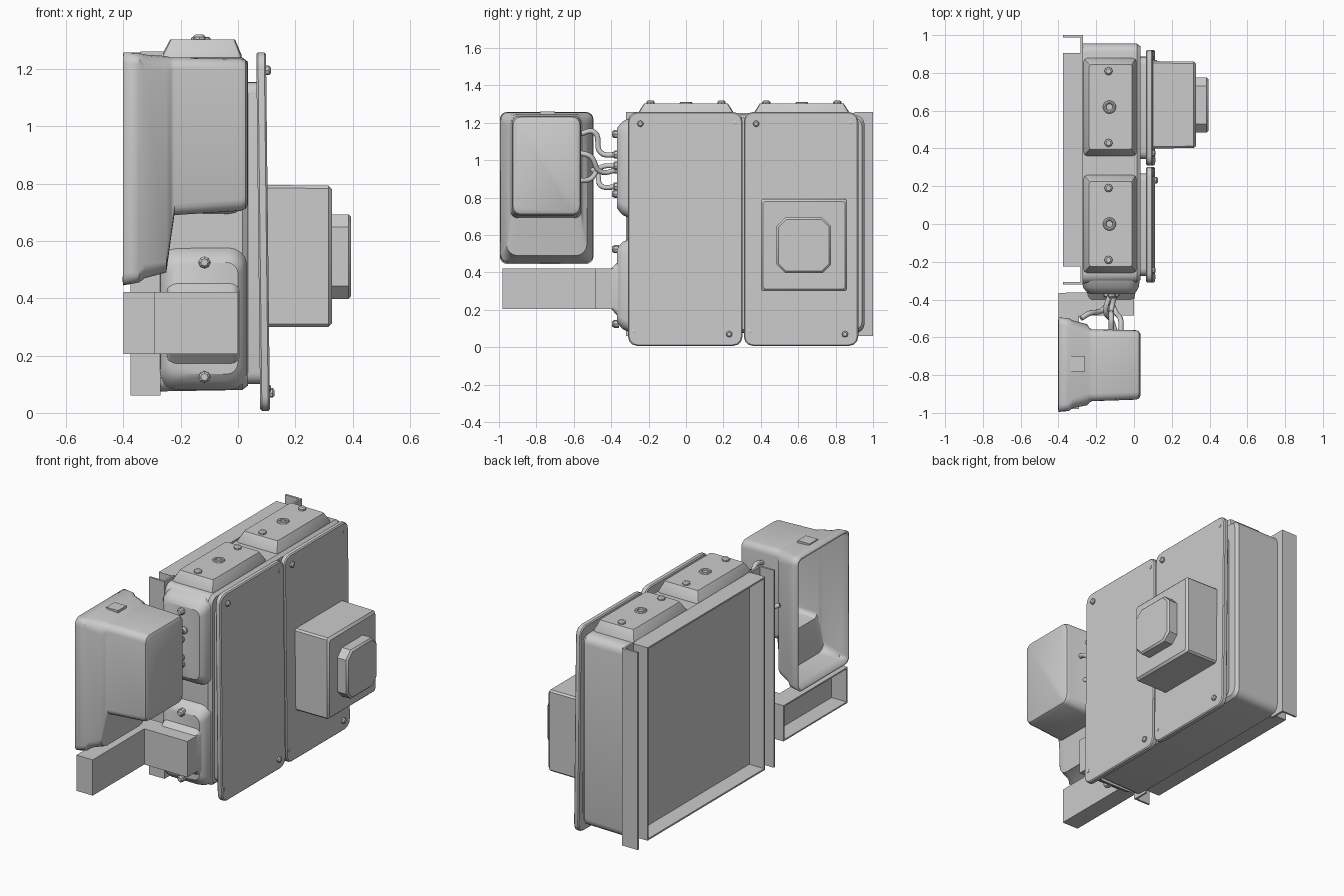
import bpy, bmesh, math
from mathutils import Vector

if "Cube" in bpy.data.objects:
    bpy.data.objects.remove(bpy.data.objects["Cube"])


def finish(name, bm, smooth=True):
    bmesh.ops.recalc_face_normals(bm, faces=bm.faces)
    me = bpy.data.meshes.new(name)
    bm.to_mesh(me)
    bm.free()
    ob = bpy.data.objects.new(name, me)
    bpy.context.collection.objects.link(ob)
    if smooth:
        bpy.ops.object.select_all(action='DESELECT')
        ob.select_set(True)
        bpy.context.view_layer.objects.active = ob
        bpy.ops.object.shade_smooth_by_angle(angle=math.radians(35))
    return ob


def place(axis, p, a, b):
    return {'x': (p, a, b), 'y': (a, p, b), 'z': (a, b, p)}[axis]


def loft(name, axis, rings, segs=4, open_start=False, wall=0):
    """Skin rounded rectangles (pos, a0, a1, b0, b1, radius) along an axis."""
    bm = bmesh.new()
    loops = []
    for p, a0, a1, b0, b1, r in rings:
        corners = [(a1 - r, b1 - r), (a0 + r, b1 - r), (a0 + r, b0 + r), (a1 - r, b0 + r)]
        loop = []
        for q, (ca, cb) in enumerate(corners):
            for i in range(segs + 1):
                t = math.pi / 2 * (q + i / segs)
                loop.append(bm.verts.new(place(axis, p, ca + r * math.cos(t), cb + r * math.sin(t))))
        loops.append(loop)
    for lo, hi in zip(loops, loops[1:]):
        n = len(lo)
        for i in range(n):
            bm.faces.new((lo[i], lo[(i + 1) % n], hi[(i + 1) % n], hi[i]))
    bm.faces.new(loops[-1])
    if not open_start:
        bm.faces.new(loops[0])
    ob = finish(name, bm)
    if wall:
        m = ob.modifiers.new('wall', 'SOLIDIFY')
        m.thickness, m.offset = wall, -1
    return ob


def box(name, x0, x1, y0, y1, z0, z1):
    bm = bmesh.new()
    bmesh.ops.create_cube(bm, size=1)
    for v in bm.verts:
        v.co = Vector(((x0 + x1) / 2 + v.co.x * (x1 - x0), (y0 + y1) / 2 + v.co.y * (y1 - y0),
                       (z0 + z1) / 2 + v.co.z * (z1 - z0)))
    return finish(name, bm, False)


def bolt(name, axis, p, a, b, r=0.018, h=0.022):
    # short stud with a chamfered head; h is signed along the axis
    rings = [(p - h * 0.5, r), (p + h * 0.6, r), (p + h, r * 0.6)]
    bm = bmesh.new()
    loops = [[bm.verts.new(place(axis, q, a + s * math.cos(i * math.tau / 8), b + s * math.sin(i * math.tau / 8)))
              for i in range(8)] for q, s in rings]
    for lo, hi in zip(loops, loops[1:]):
        for i in range(8):
            bm.faces.new((lo[i], lo[(i + 1) % 8], hi[(i + 1) % 8], hi[i]))
    bm.faces.new(loops[0])
    bm.faces.new(loops[-1])
    return finish(name, bm)


# main cabinet
loft('cabinet_body', 'x', [(-0.275, -0.315, 0.955, 0.075, 1.24, 0.05),
                           (0.015, -0.31, 0.955, 0.08, 1.24, 0.05),
                           (0.035, -0.295, 0.94, 0.095, 1.225, 0.04)])

# recessed back frame: four flanges
box('back_flange_top', -0.375, -0.27, -0.22, 0.9, 1.242, 1.252)
box('back_flange_bottom', -0.375, -0.27, -0.22, 0.9, 0.08, 0.09)
for label, y, s in (('right', 0.9, 1), ('left', -0.22, -1)):
    box('back_flange_' + label, -0.375, -0.27, y - 0.005, y + 0.005, 0.08, 1.252)
    # L-section mounting rail
    lo, hi = sorted((y, y + s * 0.1))
    box('rail_web_' + label, -0.282, -0.27, lo, hi, 0.06, 1.258)
    lo, hi = sorted((y + s * 0.088, y + s * 0.1))
    box('rail_lip_' + label, -0.375, -0.27, lo, hi, 0.06, 1.258)

# doors, gaskets and top caps, one of each per bay
for n, yc in (('1', -0.004), ('2', 0.615)):
    y0, y1 = yc - 0.306, yc + 0.306
    loft('door_gasket_' + n, 'x', [(0.03, y0 + 0.035, y1 - 0.035, 0.1, 1.155, 0.04),
                                   (0.08, y0 + 0.035, y1 - 0.035, 0.1, 1.155, 0.04)])
    door = loft('door_' + n, 'x', [(0.072, y0 + 0.006, y1 - 0.006, 0.013, 1.252, 0.045),
                                   (0.078, y0, y1, 0.007, 1.258, 0.05),
                                   (0.1, y0, y1, 0.007, 1.258, 0.05),
                                   (0.106, y0 + 0.006, y1 - 0.006, 0.013, 1.252, 0.045)], 3)
    # slight lean of the door plate
    for v in door.data.vertices:
        v.co.x -= 0.014 * (v.co.z / 1.26 - 0.4)
    for i, (dy, z) in enumerate(((-0.24, 1.195), (0.265, 1.2), (-0.275, 0.085), (0.235, 0.07))):
        big = i in (0, 3)
        bolt(f'door_bolt_{n}_{i}', 'x', 0.106 - 0.014 * (z / 1.26 - 0.4), yc + dy, z,
             0.017 if big else 0.012, 0.016 if big else 0.004)
    # top cap
    c = yc + 0.004
    loft('top_cap_' + n, 'z', [(1.225, -0.27, 0.015, c - 0.26, c + 0.26, 0.02),
                               (1.25, -0.265, 0.012, c - 0.258, c + 0.258, 0.02),
                               (1.302, -0.237, -0.01, c - 0.225, c + 0.225, 0.012)], 2)
    for i in (-1, 1):
        bolt(f'top_bolt_{n}_{i}', 'z', 1.3, -0.135, c + i * 0.19, 0.022, 0.02)
    bpy.ops.mesh.primitive_torus_add(location=(-0.13, c, 1.303), major_radius=0.026, minor_radius=0.009,
                                     major_segments=16, minor_segments=8)
    bpy.context.object.name = 'top_ring_' + n
    bpy.ops.object.shade_smooth_by_angle()

# control box on the second door
loft('control_box', 'x', [(0.1, 0.4, 0.862, 0.3, 0.795, 0.01), (0.315, 0.402, 0.86, 0.3, 0.793, 0.01),
                          (0.328, 0.412, 0.85, 0.312, 0.78, 0.01)], 1)
loft('control_knob_housing', 'x', [(0.32, 0.485, 0.775, 0.397, 0.693, 0.045),
                                   (0.385, 0.485, 0.775, 0.397, 0.693, 0.045),
                                   (0.395, 0.495, 0.765, 0.407, 0.683, 0.04)], 1)

# end caps with bolts on the front
for n, z0, z1, bz in (('upper', 0.69, 1.225, (0.82, 1.14)), ('lower', 0.08, 0.58, (0.125, 0.525))):
    loft('end_cap_' + n, 'y', [(-0.3, -0.275, 0.03, z0, z1, 0.06),
                               (-0.335, -0.27, 0.025, z0 + 0.015, z1 - 0.015, 0.06),
                               (-0.355, -0.255, 0.015, z0 + 0.035, z1 - 0.035, 0.05),
                               (-0.37, -0.235, 0.0, z0 + 0.055, z1 - 0.055, 0.04)])
    for i, z in enumerate(bz):
        bolt(f'end_bolt_{n}_{i}', 'y', -0.37, -0.117, z, 0.021, -0.025)

# meter shell, open at the back
loft('meter_shell', 'x', [(-0.4, -0.995, -0.495, 0.445, 1.258, 0.04),
                          (-0.345, -0.99, -0.498, 0.455, 1.255, 0.04),
                          (-0.325, -0.975, -0.51, 0.47, 1.25, 0.05),
                          (-0.25, -0.96, -0.53, 0.49, 1.245, 0.06),
                          (-0.235, -0.945, -0.55, 0.6, 1.24, 0.05),
                          (-0.222, -0.938, -0.558, 0.69, 1.24, 0.04),
                          (0.01, -0.93, -0.562, 0.705, 1.236, 0.04),
                          (0.026, -0.924, -0.568, 0.712, 1.23, 0.04),
                          (0.034, -0.91, -0.582, 0.726, 1.216, 0.035)], 4, True, 0.014)
box('meter_latch', -0.34, -0.26, -0.78, -0.7, 1.225, 1.26)

# L-shaped conduit arm, hollow and open at the back
outline = [(-0.4, -0.98), (-0.29, -0.98), (-0.29, -0.485), (0.0, -0.485), (0.0, -0.355), (-0.4, -0.365)]
bm = bmesh.new()
low = [bm.verts.new((x, y, 0.205)) for x, y in outline]
top = [bm.verts.new((x, y, 0.422)) for x, y in outline]
bm.faces.new(low)
bm.faces.new(top)
for i in range(5):
    bm.faces.new((low[i], low[i + 1], top[i + 1], top[i]))
arm = finish('conduit_arm', bm, False)
mod = arm.modifiers.new('wall', 'SOLIDIFY')
mod.thickness, mod.offset = 0.012, -1

# collar joining the arm to the lower end cap
loft('arm_collar', 'y', [(-0.4, -0.24, 0.0, 0.205, 0.422, 0.02),
                         (-0.35, -0.25, 0.01, 0.15, 0.47, 0.04)])

# cables between the meter and the cabinet
cables = [[(-0.12, -0.57, 1.14), (-0.12, -0.49, 1.15), (-0.12, -0.455, 1.04), (-0.1, -0.36, 1.03)],
          [(-0.07, -0.57, 1.04), (-0.07, -0.51, 1.02), (-0.1, -0.46, 0.94), (-0.14, -0.36, 0.95)],
          [(-0.1, -0.57, 0.89), (-0.12, -0.51, 0.9), (-0.15, -0.46, 0.96), (-0.12, -0.36, 0.97)],
          [(-0.28, -0.5, 0.95), (-0.24, -0.475, 0.93), (-0.16, -0.45, 0.86), (-0.12, -0.36, 0.86)]]
for n, pts in enumerate(cables):
    cu = bpy.data.curves.new(f'cable_{n}', 'CURVE')
    cu.dimensions = '3D'
    cu.bevel_depth, cu.bevel_resolution, cu.use_fill_caps = 0.014, 2, True
    sp = cu.splines.new('BEZIER')
    sp.bezier_points.add(len(pts) - 1)
    for bp, co in zip(sp.bezier_points, pts):
        bp.co = co
        bp.handle_left_type = bp.handle_right_type = 'AUTO'
    sp.resolution_u = 6
    ob = bpy.data.objects.new(f'cable_{n}', cu)
    bpy.context.collection.objects.link(ob)
    bolt(f'cable_gland_{n}', 'y', -0.37, pts[-1][0], pts[-1][2], 0.022, -0.02)
